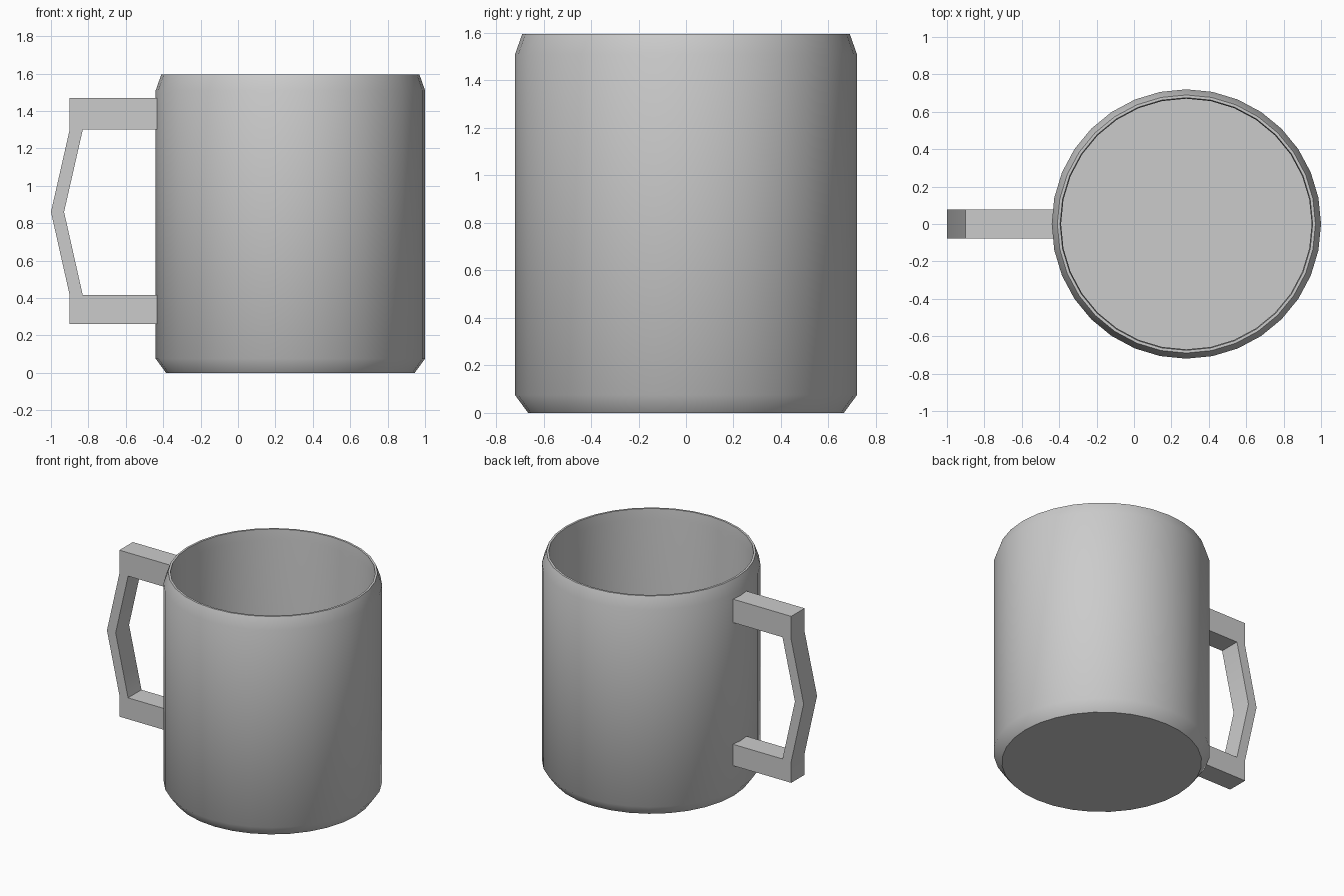
import bpy, bmesh, math

if "Cube" in bpy.data.objects:
    bpy.data.objects.remove(bpy.data.objects["Cube"])

def finish(name, bm, angle):
    bmesh.ops.recalc_face_normals(bm, faces=bm.faces)
    mesh = bpy.data.meshes.new(name)
    bm.to_mesh(mesh)
    bm.free()
    obj = bpy.data.objects.new(name, mesh)
    bpy.context.collection.objects.link(obj)
    bpy.ops.object.select_all(action='DESELECT')
    obj.select_set(True)
    bpy.context.view_layer.objects.active = obj
    bpy.ops.object.shade_smooth_by_angle(angle=math.radians(angle))
    return obj

# Cup body: stacked rings from the underside, over the rim, down to the inner floor
SIDES, CENTRE_X = 32, 0.28
profile = [(0.665, 0), (0.72, 0.075), (0.72, 1.51), (0.69, 1.595),
           (0.675, 1.595), (0.67, 1.52), (0.67, 0.07)]
bm = bmesh.new()
rings = []
for r, z in profile:
    rings.append([bm.verts.new((CENTRE_X + r * math.cos(2 * math.pi * i / SIDES),
                                r * math.sin(2 * math.pi * i / SIDES), z))
                  for i in range(SIDES)])
for low, high in zip(rings, rings[1:]):
    for i in range(SIDES):
        j = (i + 1) % SIDES
        bm.faces.new((low[i], low[j], high[j], high[i]))
bm.faces.new(rings[0])
bm.faces.new(rings[-1])
finish("cup_body", bm, 48)

# Handle: angular C-shaped outline extruded across y, ends buried in the cup wall
outline = [(-0.42, 1.47), (-0.90, 1.47), (-0.90, 1.30), (-1.0, 0.86),
           (-0.90, 0.415), (-0.90, 0.26), (-0.42, 0.26), (-0.42, 0.415),
           (-0.83, 0.415), (-0.93, 0.86), (-0.83, 1.30), (-0.42, 1.30)]
bm = bmesh.new()
face = bm.faces.new([bm.verts.new((x, -0.077, z)) for x, z in outline])
extruded = bmesh.ops.extrude_face_region(bm, geom=[face], use_keep_orig=True)
bmesh.ops.translate(bm, vec=(0, 0.154, 0),
                    verts=[g for g in extruded["geom"] if isinstance(g, bmesh.types.BMVert)])
finish("handle", bm, 30)
